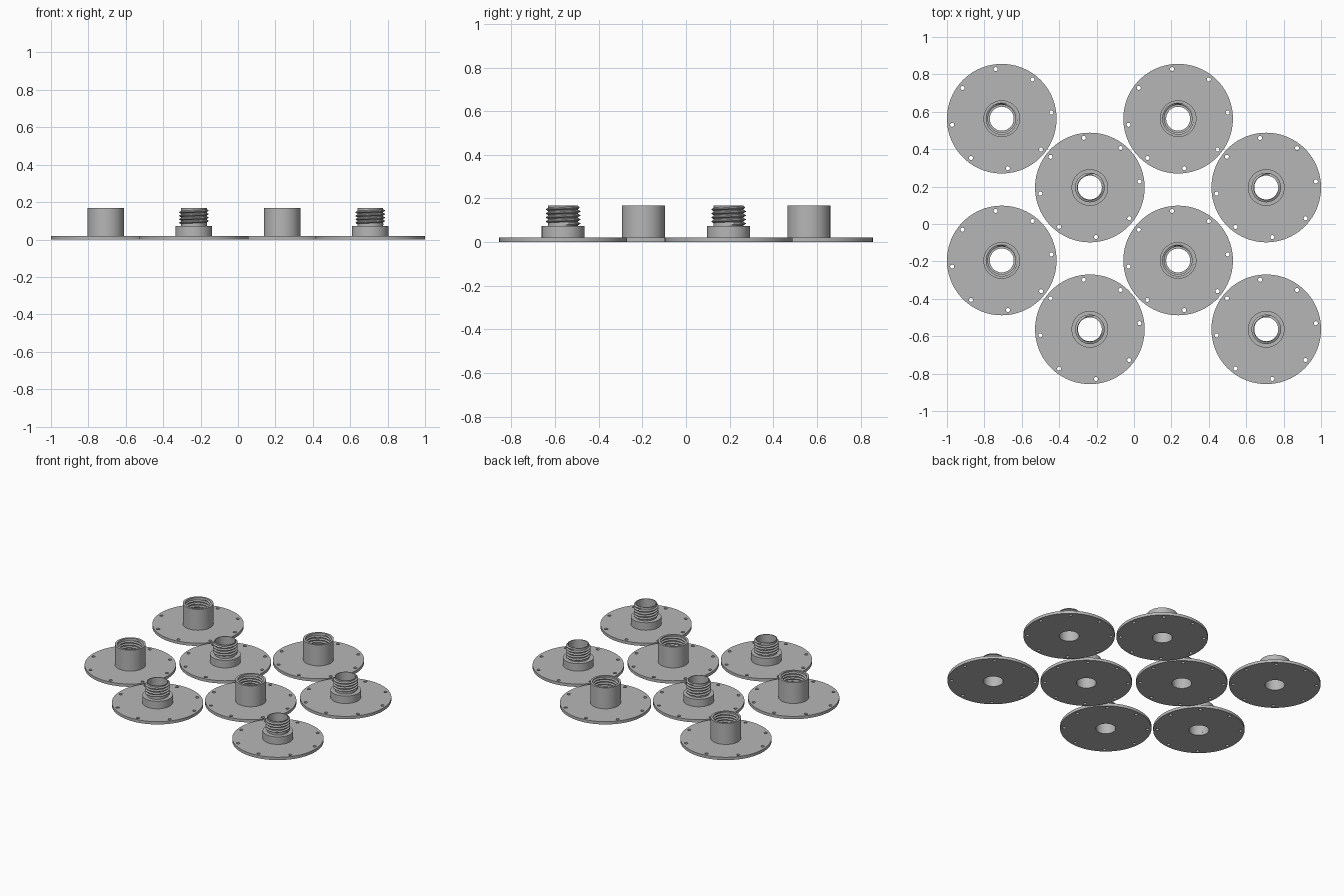
import bpy, bmesh
from math import sin, cos, pi, tau, radians

cube = bpy.data.objects.get("Cube")
if cube:
    bpy.data.objects.remove(cube, do_unlink=True)

grey = bpy.data.materials.new("plain grey")
grey.use_nodes = True
colour = (0.47, 0.47, 0.47, 1)
grey.diffuse_color = colour
grey.node_tree.nodes["Principled BSDF"].inputs["Base Color"].default_value = colour

RADIUS, BORE, WALL = 0.293, 0.064, 0.098
PLATE, STEP, TOP = 0.02, 0.073, 0.168
PITCH = 0.0185


def finish(bm, name):
    bmesh.ops.recalc_face_normals(bm, faces=bm.faces)
    mesh = bpy.data.meshes.new(name)
    bm.to_mesh(mesh)
    bm.free()
    mesh.materials.append(grey)
    return mesh


def circle(bm, x, y, r, n):
    vs = [bm.verts.new((x + r * cos(tau * i / n), y + r * sin(tau * i / n), 0)) for i in range(n)]
    return [bm.edges.new((vs[i], vs[(i + 1) % n])) for i in range(n)]


def flange_mesh():
    """Round plate with a centre bore and a ring of eight bolt holes."""
    bm = bmesh.new()
    edges = circle(bm, 0, 0, RADIUS, 96) + circle(bm, 0, 0, BORE, 48)
    for i in range(8):
        a = radians(7 + 45 * i)
        edges += circle(bm, 0.267 * cos(a), 0.267 * sin(a), 0.011, 16)
    bmesh.ops.triangle_fill(bm, edges=edges, use_beauty=True)
    out = bmesh.ops.extrude_face_region(bm, geom=bm.faces[:])
    top = [g for g in out["geom"] if isinstance(g, bmesh.types.BMVert)]
    bmesh.ops.translate(bm, verts=top, vec=(0, 0, PLATE))
    return finish(bm, "flange")


def skin(bm, rings, closed):
    """Join a row of equal cross-sections with quads."""
    n = len(rings[0])
    for i in range(len(rings) if closed else len(rings) - 1):
        a, b = rings[i], rings[(i + 1) % len(rings)]
        for j in range(n):
            k = (j + 1) % n
            bm.faces.new((a[j], a[k], b[k], b[j]))


def turned_mesh(name, profile, n=64):
    """Revolve a closed (radius, height) profile."""
    bm = bmesh.new()
    rings = [[bm.verts.new((r * cos(tau * i / n), r * sin(tau * i / n), z)) for r, z in profile]
             for i in range(n)]
    skin(bm, rings, True)
    return finish(bm, name)


def thread_mesh(name, root, crest, n=48):
    """Sweep a V-shaped ridge along a helix, fading in and out at its ends."""
    bm = bmesh.new()
    half, flat = 0.0075, 0.0015
    z0, z1 = STEP + half, TOP - half
    steps = int((z1 - z0) / PITCH * n)
    rings = []
    for i in range(steps + 1):
        fade = min(1, i / 6, (steps - i) / 6)
        tip = root + (crest - root) * (0.1 + 0.9 * fade)
        a, z = tau * i / n, z0 + PITCH * i / n
        section = [(root, -half), (tip, -flat), (tip, flat), (root, half)]
        rings.append([bm.verts.new((r * cos(a), r * sin(a), z + h)) for r, h in section])
    skin(bm, rings, False)
    bm.faces.new(rings[0])
    bm.faces.new(rings[-1])
    return finish(bm, name)


# Meshes shared by every copy
flange = flange_mesh()
stud = turned_mesh("stud", [(BORE, PLATE), (WALL, PLATE), (WALL, STEP), (0.069, STEP),
                            (0.069, TOP), (BORE, TOP)])
socket = turned_mesh("socket", [(BORE, PLATE), (WALL, PLATE), (WALL, TOP), (0.083, TOP),
                                (0.083, STEP), (BORE, STEP)])
outer_thread = thread_mesh("stud_thread", 0.0685, 0.079)
inner_thread = thread_mesh("socket_thread", 0.0835, 0.074)

# Staggered layout: sockets on one lattice, studs on the other
bpy.ops.object.select_all(action="DESELECT")
shaded = set()
layouts = [((-0.707, 0.236), (0.563, -0.195), (flange, socket, inner_thread)),
           ((-0.236, 0.707), (0.195, -0.563), (flange, stud, outer_thread))]
for xs, ys, parts in layouts:
    for x in xs:
        for y in ys:
            for mesh in parts:
                ob = bpy.data.objects.new(mesh.name, mesh)
                ob.location = (x, y, 0)
                bpy.context.collection.objects.link(ob)
                if mesh.name not in shaded:
                    shaded.add(mesh.name)
                    ob.select_set(True)
                    bpy.context.view_layer.objects.active = ob
bpy.ops.object.shade_smooth_by_angle(angle=radians(30))
